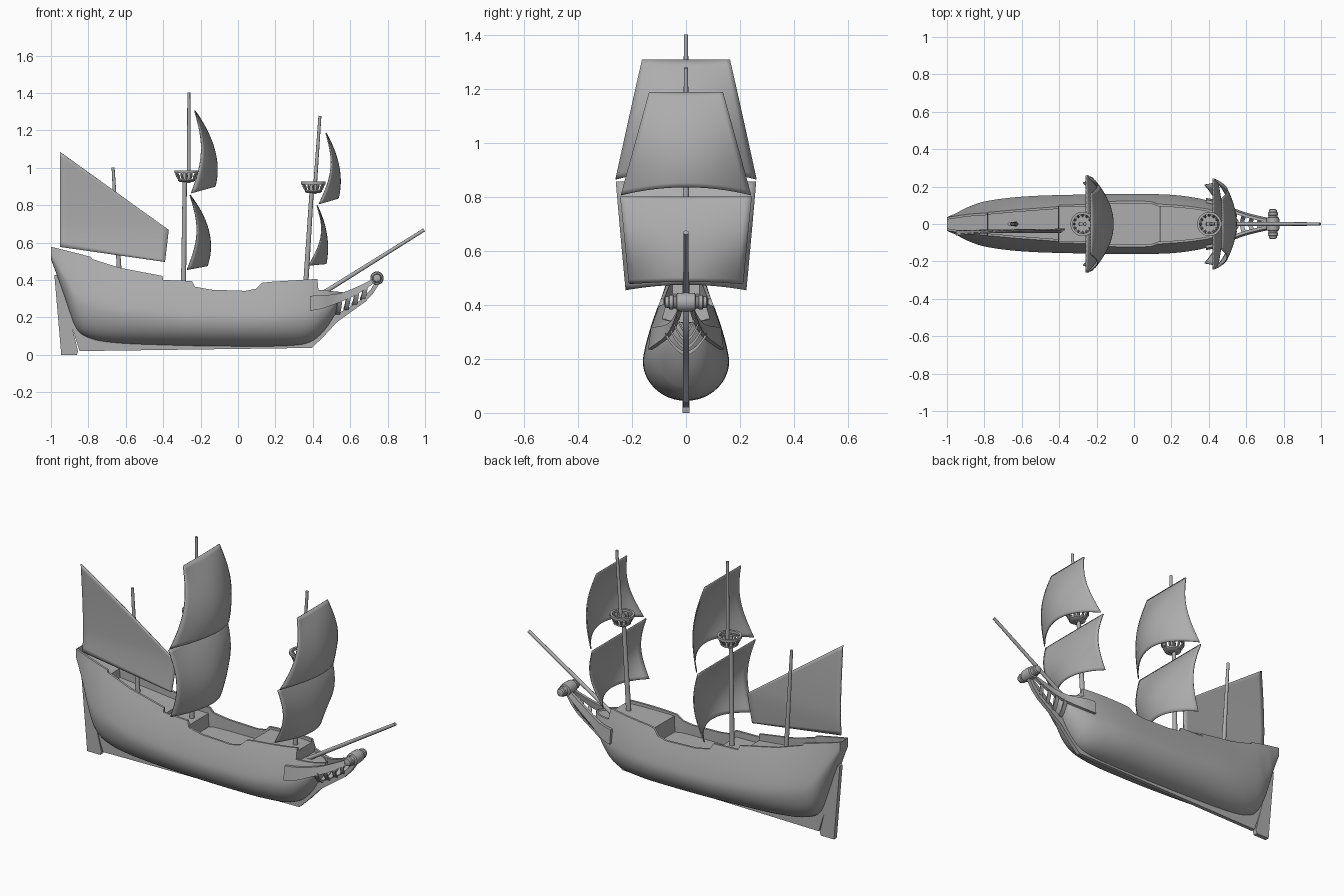
import bpy, bmesh, math
from mathutils import Vector

if "Cube" in bpy.data.objects:
    bpy.data.objects.remove(bpy.data.objects["Cube"])

mat = bpy.data.materials.new("plain grey")
mat.diffuse_color = (0.42, 0.42, 0.42, 1)
mat.use_nodes = True
mat.node_tree.nodes["Principled BSDF"].inputs["Base Color"].default_value = mat.diffuse_color


def make(name, verts, faces, angle=35, solid=0):
    me = bpy.data.meshes.new(name)
    me.from_pydata([tuple(v) for v in verts], [], faces)
    me.validate()
    bm = bmesh.new()
    bm.from_mesh(me)
    bmesh.ops.recalc_face_normals(bm, faces=bm.faces)
    bm.to_mesh(me)
    bm.free()
    me.materials.append(mat)
    me.shade_smooth()
    me.set_sharp_from_angle(angle=math.radians(angle))
    ob = bpy.data.objects.new(name, me)
    bpy.context.collection.objects.link(ob)
    if solid:
        m = ob.modifiers.new("thickness", "SOLIDIFY")
        m.thickness, m.offset = solid, 0
    return ob


def grid_faces(rows, cols, wrap=False):
    return [(r * cols + c, r * cols + (c + 1) % cols, (r + 1) * cols + (c + 1) % cols, (r + 1) * cols + c)
            for r in range(rows - 1) for c in range(cols if wrap else cols - 1)]


def interp(tab, x, smooth=False):
    if x <= tab[0][0]:
        return tab[0][1]
    for i in range(len(tab) - 1):
        (x0, a), (x1, b) = tab[i], tab[i + 1]
        if x <= x1:
            h = x1 - x0
            t = (x - x0) / h
            if not smooth:
                return a + (b - a) * t
            p, q = tab[max(i - 1, 0)], tab[min(i + 2, len(tab) - 1)]
            m0 = (b - p[1]) / (x1 - p[0]) * h
            m1 = (q[1] - a) / (q[0] - x0) * h
            return ((2*t**3 - 3*t*t + 1) * a + (t**3 - 2*t*t + t) * m0
                    + (3*t*t - 2*t**3) * b + (t**3 - t*t) * m1)
    return tab[-1][1]


def lathe(name, a, b, prof, n=16):
    """Turned part along a-b; prof = (distance fraction, radius)."""
    a, b = Vector(a), Vector(b)
    q = (b - a).to_track_quat('Z', 'Y')
    vs = [a.lerp(b, t) + q @ Vector((r * math.cos(2 * math.pi * k / n), r * math.sin(2 * math.pi * k / n), 0))
          for t, r in prof for k in range(n)]
    fs = grid_faces(len(prof), n, True)
    fs += [tuple(range(n)), tuple(range(len(vs) - n, len(vs)))]
    return make(name, vs, fs)


def plate(name, pts, half):
    """Flat board: x-z outline with thickness in y."""
    n = len(pts)
    vs = [(x, -half, z) for x, z in pts] + [(x, half, z) for x, z in pts]
    fs = [tuple(range(n)), tuple(range(n, 2 * n))]
    fs += [(i, (i + 1) % n, n + (i + 1) % n, n + i) for i in range(n)]
    return make(name, vs, fs)


# Hull: lofted cross-sections with stepped bulwarks and decks
width = [(-1, .037), (-.95, .058), (-.9, .085), (-.8, .12), (-.6, .146), (-.3, .157), (0, .16),
         (.2, .156), (.35, .136), (.45, .106), (.52, .065), (.56, .015)]
bottom = [(-1, .51), (-.97, .43), (-.92, .29), (-.87, .15), (-.82, .1), (-.7, .068), (-.4, .052), (0, .045),
          (.3, .05), (.4, .075), (.47, .14), (.52, .22), (.56, .31)]
sheer = [(-1, .578), (-.786, .524), (-.78, .512), (-.63, .465), (-.404, .422), (-.4, .4), (-.246, .395),
         (-.23, .364), (-.14, .348), (.04, .342), (.096, .353), (.128, .385), (.17, .39), (.424, .406),
         (.43, .348), (.56, .335)]
ref_top = [(-1, .578), (-.78, .515), (-.6, .455), (-.25, .395), (.15, .39), (.43, .406), (.56, .34)]
ratio = [(-1, .95), (-.95, .75), (-.9, .6), (-.78, .5), (-.6, .55), (-.25, .66), (.15, .66), (.43, .62), (.56, .7)]
deck = [(-1, .535), (-.784, .49), (-.78, .44), (-.404, .385), (-.4, .365), (-.252, .36), (-.248, .285),
        (.136, .285), (.14, .375), (.424, .388), (.43, .33), (.56, .325)]
xs = sorted({round(-1 + i * .02, 4) for i in range(79)} | {p[0] for p in sheer} | {p[0] for p in deck})
rows = []
for x in xs:
    w, zb = interp(width, x, True), interp(bottom, x, True)
    zt, zr, zd = interp(sheer, x), interp(ref_top, x, True), interp(deck, x)
    zb = min(zb, zt - .02)
    zw = zb + .43 * (zr - zb)
    wt = w * interp(ratio, x, True)
    half = []
    for i in range(12):
        a = math.pi / 2 * i / 11
        half.append((w * math.sin(a), zw - (zw - zb) * math.cos(a)))
    zw2 = min(zw, zt - .005)
    for i in range(1, 10):
        z = zw2 + (zt - zw2) * i / 9
        t = max(0, (z - zw) / (zr - zw))
        half.append((w - (w - wt) * t ** 1.35, z))
    yi = max(half[-1][0] - .012, .002)
    half += [(yi, zt), (yi, min(zd, zt - .002)), (0, min(zd, zt - .002))]
    ring = half + [(-y, z) for y, z in half[-2:0:-1]]
    rows.append([(x, y, z) for y, z in ring])
n = len(rows[0])
faces = grid_faces(len(rows), n, True)
for base in (0, (len(rows) - 1) * n):
    for i in range(n // 2):
        quad = (base + i, base + i + 1, base + n - i - 1, base + (n - i) % n)
        faces.append(tuple(dict.fromkeys(quad)))
make("hull", [v for r in rows for v in r], faces, 40)

# Keel, stem and rudder boards
plate("keel_and_stem", [(-.965, .43), (-.91, .22), (-.847, .02), (.395, .037), (.46, .1), (.53, .176), (.61, .233),
                        (.68, .283), (.72, .325), (.755, .38), (.74, .4), (.71, .35), (.66, .295), (.58, .245),
                        (.5, .205), (.4, .12), (-.8, .12), (-.86, .2), (-.94, .44)], .011)
plate("rudder", [(-.982, .428), (-.958, .428), (-.855, .02), (-.862, 0), (-.945, 0)], .013)

# Beakhead rails: curved boards following the bow, mirrored
rail_y = [(.385, .134), (.45, .118), (.53, .08), (.6, .055), (.68, .035), (.75, .02)]
rail_lo = [(.385, .235), (.46, .25), (.6, .305), (.68, .35), (.75, .4)]
rail_hi = [(.385, .315), (.54, .328), (.65, .37), (.75, .42)]
for side, label in ((1, "left"), (-1, "right")):
    vs = []
    for i in range(21):
        x = .385 + .365 * i / 20
        y, lo, hi = (interp(t, x, True) for t in (rail_y, rail_lo, rail_hi))
        vs += [(x, side * (y + .006), lo), (x, side * (y - .004), hi),
               (x, side * (y - .02), hi), (x, side * (y - .012), lo)]
    make("beak_rail_" + label, vs, grid_faces(21, 4, True) + [(0, 1, 2, 3), (80, 81, 82, 83)])

# Curved ribs slung between the rails
for j, x in enumerate((.53, .575, .62, .665)):
    y, zr = interp(rail_y, x, True) - .004, interp(rail_lo, x, True) + .015
    zs = interp([(.5, .205), (.58, .245), (.66, .295), (.71, .35)], x)
    vs = []
    for i in range(13):
        u = -1 + i / 6
        z = zs + (zr - zs) * abs(u) ** 1.8
        vs += [(x + dx + .015 * abs(u), u * y, z + dz)
               for dx, dz in ((-.012, -.006), (.012, -.006), (.012, .008), (-.012, .008))]
    make("beak_rib_%d" % j, vs, grid_faces(13, 4, True) + [(0, 1, 2, 3), (48, 49, 50, 51)])

# Turned scroll at the beak tip
lathe("beak_scroll", (.743, -.08, .41), (.743, .08, .41),
      [(0, .012), (.02, .02), (.1, .022), (.12, .027), (.2, .027), (.22, .023), (.27, .024), (.29, .033), (.5, .036),
       (.71, .033), (.73, .024), (.78, .023), (.8, .027), (.88, .027), (.9, .022), (.98, .02), (1, .012)], 20)

# Masts and bowsprit
for name, a, b, r0, r1 in (
        ("main_lower_mast", (-.292, 0, .3), (-.284, 0, .985), .014, .011),
        ("main_top_mast", (-.263, 0, .92), (-.263, 0, 1.402), .01, .008),
        ("fore_lower_mast", (.36, 0, .34), (.397, 0, .925), .014, .011),
        ("fore_top_mast", (.409, 0, .86), (.438, 0, 1.278), .01, .008),
        ("mizzen_mast", (-.632, 0, .4), (-.668, 0, 1.002), .013, .008),
        ("bowsprit", (.40, 0, .296), (.995, 0, .668), .012, .009)):
    lathe(name, a, b, [(0, r0), (1, r1)])

# Crow's nests: floor, rim and balusters
for name, cx, z in (("main", -.275, .925), ("fore", .403, .866)):
    lathe(name + "_nest_floor", (cx, 0, z), (cx, 0, z + .016), [(0, .036), (.4, .046), (1, .046)], 24)
    vs = []
    for k in range(32):
        a = 2 * math.pi * k / 32
        vs += [(cx + r * math.cos(a), r * math.sin(a), z + dz)
               for r, dz in ((.052, .046), (.065, .046), (.065, .06), (.052, .06))]
    fs = grid_faces(32, 4, True) + [(124 + c, 124 + (c + 1) % 4, (c + 1) % 4, c) for c in range(4)]
    make(name + "_nest_rim", vs, fs)
    for k in range(12):
        a = 2 * math.pi * k / 12
        c, s = math.cos(a), math.sin(a)
        lathe("%s_nest_baluster_%d" % (name, k), (cx + .041 * c, .041 * s, z + .012),
              (cx + .058 * c, .058 * s, z + .05), [(0, .004), (.5, .007), (1, .004)], 8)

# Square sails: (top x, z, half width), (corner x, z, half width), belly x, bottom centre x, arch
for name, (xt, zt, wt), (xb, zb, wb), xm, xc, arch in (
        ("main_course", (-.257, .855, .26), (-.272, .455, .222), -.148, -.165, .02),
        ("main_topsail", (-.232, 1.307, .163), (-.25, .864, .26), -.114, -.123, .036),
        ("fore_course", (.422, .8, .244), (.378, .478, .21), .478, .47, .008),
        ("fore_topsail", (.47, 1.187, .137), (.433, .806, .24), .546, .535, .03)):
    vs, N = [], 20
    for i in range(N + 1):
        v = i / N
        edge = xt + (xb - xt) * v + .045 * math.sin(math.pi * v)
        # centre line curve through top, belly (v = .65) and foot
        k = ((xm - xt) - (xc - xt) * .65) / (.65 * .35)
        mid = xt + (xc - xt) * v + k * v * (1 - v)
        for j in range(N + 1):
            u = -1 + 2 * j / N
            b = 1 - u * u
            vs.append((edge + (mid - edge) * b, u * (wt + (wb - wt) * v), zt + (zb - zt) * v + arch * b * v * v))
    make(name, vs, grid_faces(N + 1, N + 1), 35, .006)

# Lateen sail on the mizzen with a gentle fold along its lower third
vs, N = [], 20
for i in range(N + 1):
    u = i / N
    for j in range(N + 1):
        v = j / N
        x = -.952 + u * .582 - .02 * u * v
        z = (1.085 - .417 * u) * (1 - v) + (.577 - .08 * u) * v
        fold = max(0, min(1, (z - .5) / .18))
        y = -.058 + .022 * math.sin(math.pi * min(1, max(0, (1.085 - z) / .85))) * (1 - .3 * u)
        y -= .012 * (1 - fold) ** 1.2 - .014 * u
        vs.append((x, y, z))
make("lateen_sail", vs, grid_faces(N + 1, N + 1), 35, .008)
